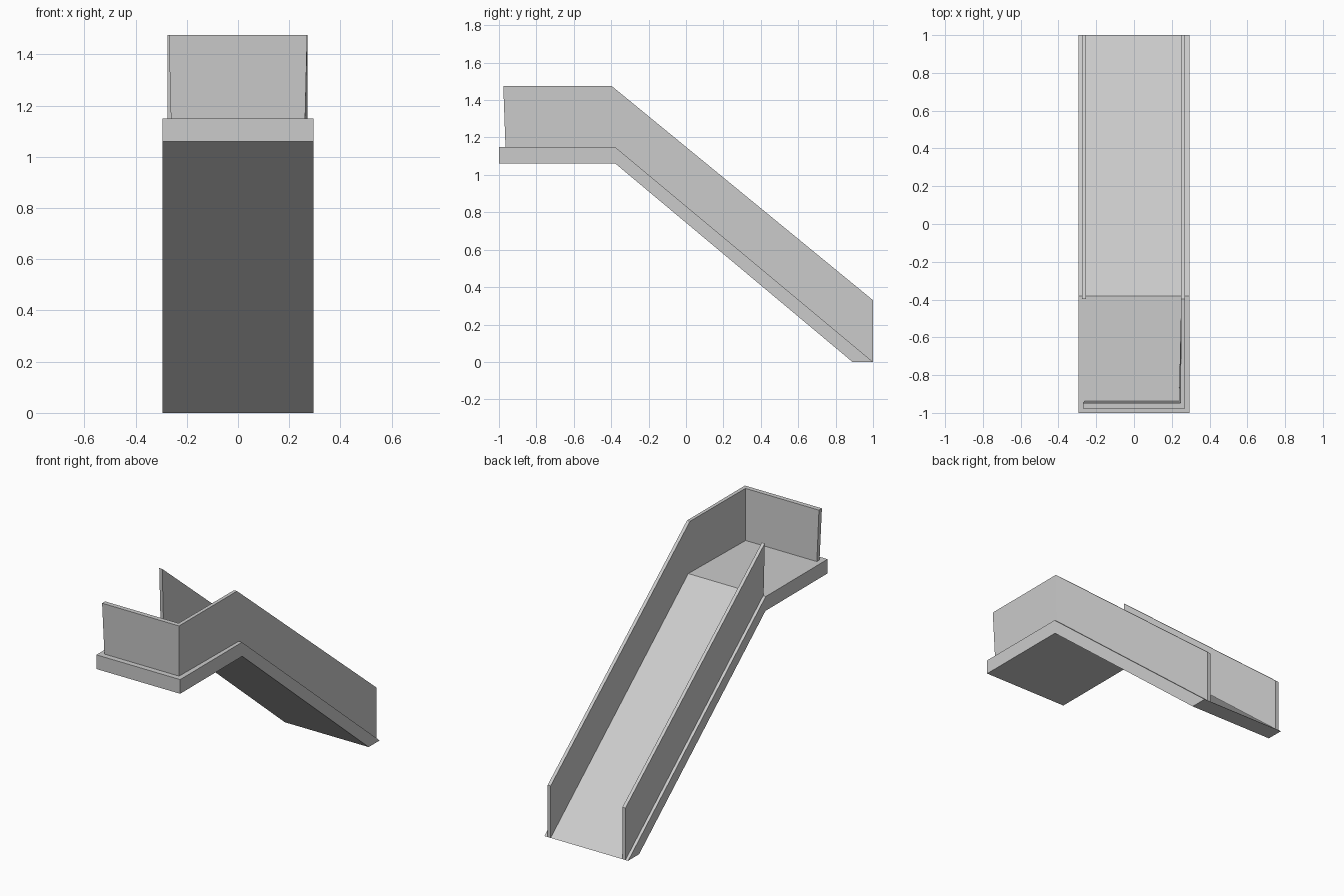
import bpy

if "Cube" in bpy.data.objects:
    bpy.data.objects.remove(bpy.data.objects["Cube"])


def loft(name, rings):
    """Solid skinned through equal-sized rings of points, capped at both ends."""
    n = len(rings[0])
    verts = [p for ring in rings for p in ring]
    faces = [tuple(range(n)), tuple((len(rings) - 1) * n + i for i in reversed(range(n)))]
    for r in range(len(rings) - 1):
        for i in range(n):
            j = (i + 1) % n
            faces.append((r * n + j, r * n + i, (r + 1) * n + i, (r + 1) * n + j))
    mesh = bpy.data.meshes.new(name)
    mesh.from_pydata(verts, [], faces)
    import bmesh
    bm = bmesh.new()
    bm.from_mesh(mesh)
    bmesh.ops.recalc_face_normals(bm, faces=bm.faces)
    bm.to_mesh(mesh)
    bm.free()
    obj = bpy.data.objects.new(name, mesh)
    bpy.context.collection.objects.link(obj)
    return obj


def station(bottom_out, bottom_in, z0, top_out, top_in, z1):
    """Cross-section of a wall: outer/inner points at floor and at top."""
    return [(*bottom_out, z0), (*bottom_in, z0), (*top_in, z1), (*top_out, z1)]


def ramp_stations(outer, inner):
    """Wall sections at the foot and at the head of the ramp."""
    return [station((outer, 1), (inner, 1), 0, (outer, 1), (inner, 1), 0.33),
            station((outer, -0.385), (inner, -0.385), 1.15,
                    (outer, -0.397), (inner, -0.397), 1.475)]


# Landing and sloping ramp slab
W = 0.294
profile = [(-1, 1.06), (-0.377, 1.06), (0.89, 0), (1, 0), (-0.38, 1.15), (-1, 1.15)]
loft("ramp_slab", [[(x, y, z) for y, z in profile] for x in (-W, W)])

# Right wall continuing round the front of the landing, leaning slightly outward
corner = station((0.262, -0.965), (0.238, -0.938), 1.15,
                 (0.27, -0.977), (0.246, -0.947), 1.475)
front_end = station((-0.262, -0.965), (-0.262, -0.938), 1.15,
                    (-0.27, -0.977), (-0.27, -0.947), 1.475)
loft("right_and_front_wall", ramp_stations(0.271, 0.25) + [corner, front_end])

# Left wall along the ramp only, leaving the landing open
loft("left_wall", ramp_stations(-0.275, -0.254))
